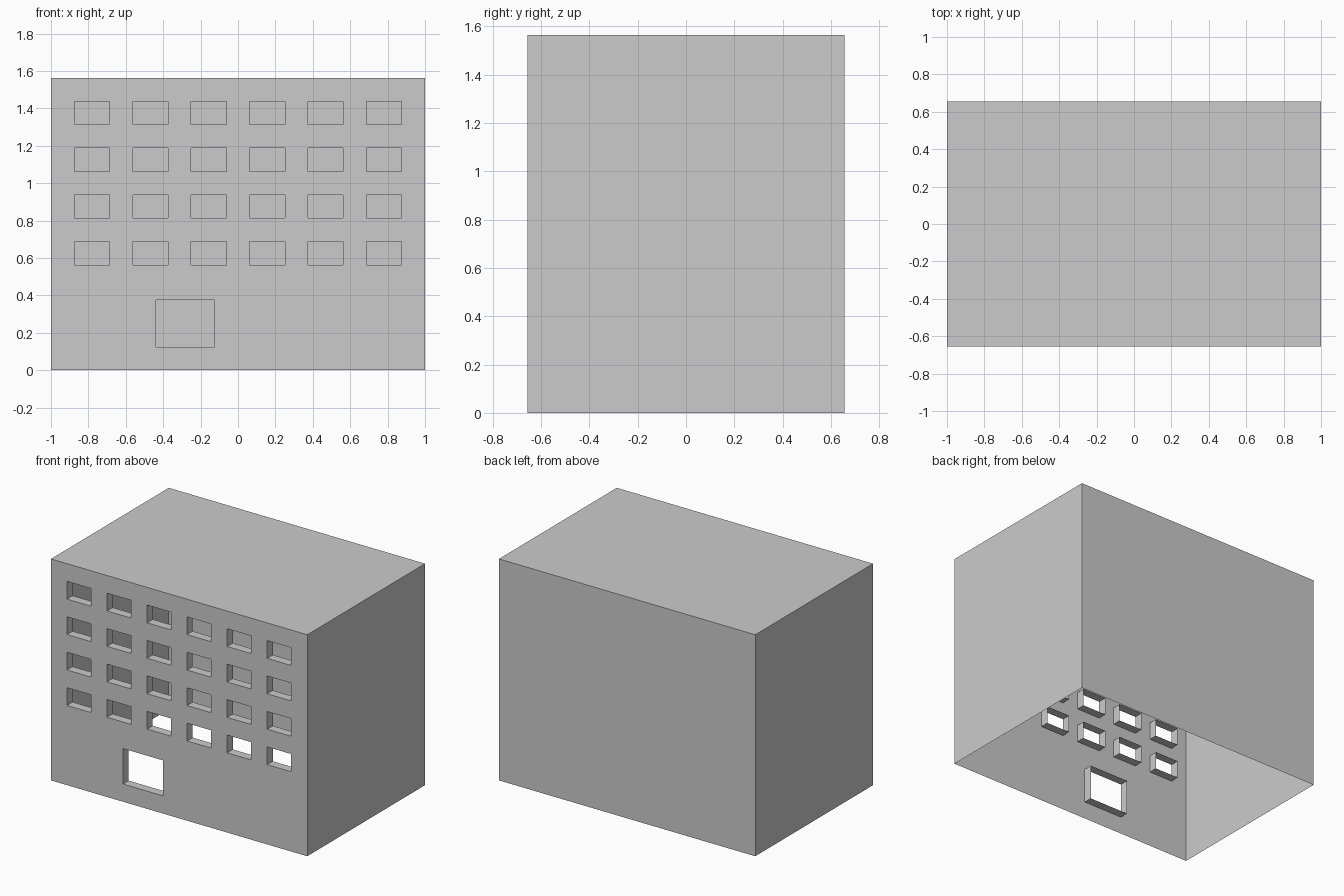
import bpy, bmesh

if "Cube" in bpy.data.objects:
    bpy.data.objects.remove(bpy.data.objects["Cube"])

U = 1 / 16                      # everything sits on a 1/16 grid
HX, HY, H = 16, 10.5, 25        # half width, half depth, height
REVEAL = 1                      # depth of the window reveals


def make_object(name, quads):
    """Build one mesh object from quads given in grid units."""
    bm = bmesh.new()
    for q in quads:
        bm.faces.new([bm.verts.new((x * U, y * U, z * U)) for x, y, z in q])
    bmesh.ops.remove_doubles(bm, verts=bm.verts, dist=1e-5)
    mesh = bpy.data.meshes.new(name)
    bm.to_mesh(mesh)
    bm.free()
    obj = bpy.data.objects.new(name, mesh)
    bpy.context.collection.objects.link(obj)
    return obj


def reveal(x0, x1, z0, z1):
    """Open tube running inwards from an opening, facing its centre."""
    f, b = -HY, -HY + REVEAL
    ring = [(x0, z0), (x1, z0), (x1, z1), (x0, z1)]
    return [[(p[0], f, p[1]), (q[0], f, q[1]), (q[0], b, q[1]), (p[0], b, p[1])]
            for p, q in zip(ring, ring[1:] + ring[:1])]


# Openings: four rows of six windows, and one large low opening
windows = [(x, x + 3, z, z + 2) for z in range(9, 22, 4) for x in range(-14, 12, 5)]
entrance = (-7, -2, 2, 6)
openings = windows + [entrance]

# Front wall: grid cells that are not inside an opening
xs = sorted({-HX, HX} | {v for o in openings for v in o[:2]})
zs = sorted({0, H} | {v for o in openings for v in o[2:]})
wall = []
for x0, x1 in zip(xs, xs[1:]):
    for z0, z1 in zip(zs, zs[1:]):
        if not any(a <= x0 and x1 <= b and c <= z0 and z1 <= d
                   for a, b, c, d in openings):
            wall.append([(x0, -HY, z0), (x1, -HY, z0), (x1, -HY, z1), (x0, -HY, z1)])
make_object("front_wall", wall)

# Sides, back and roof: thin shell, open underneath
make_object("building_shell", [
    [(HX, -HY, 0), (HX, HY, 0), (HX, HY, H), (HX, -HY, H)],
    [(HX, HY, 0), (-HX, HY, 0), (-HX, HY, H), (HX, HY, H)],
    [(-HX, HY, 0), (-HX, -HY, 0), (-HX, -HY, H), (-HX, HY, H)],
    [(-HX, -HY, H), (HX, -HY, H), (HX, HY, H), (-HX, HY, H)],
])

# Reveals behind the openings
make_object("window_reveals", [q for w in windows for q in reveal(*w)])
make_object("entrance_reveal", reveal(*entrance))
